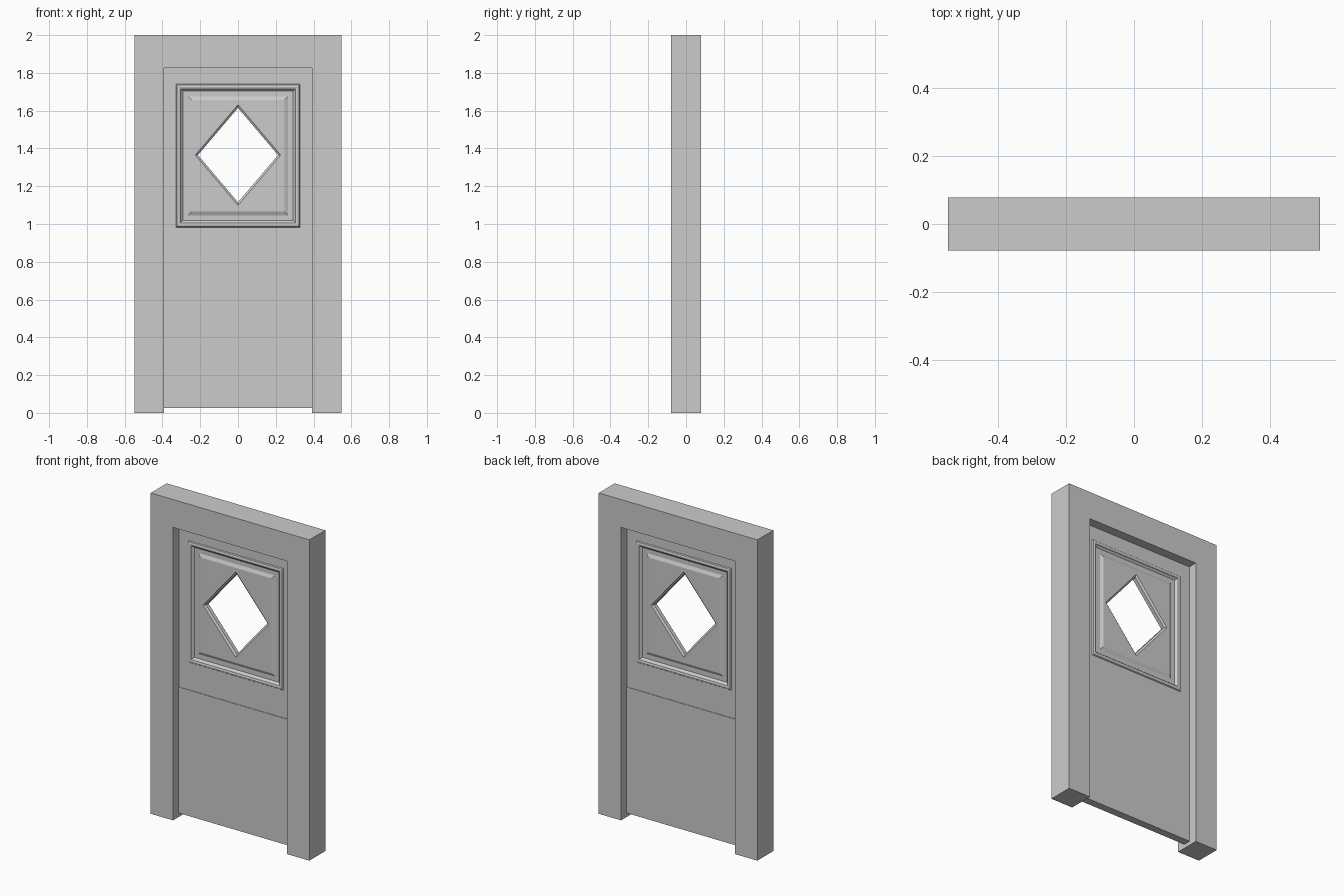
import bpy, bmesh

if "Cube" in bpy.data.objects:
    bpy.data.objects.remove(bpy.data.objects["Cube"])

FRAME_D = 0.0785            # half depth of frame
OPEN_W, OPEN_H = 0.393, 1.826
SPLIT_Z, FACE_Y = 0.81, 0.021


def finish(name, bm):
    mesh = bpy.data.meshes.new(name)
    bm.to_mesh(mesh)
    bm.free()
    obj = bpy.data.objects.new(name, mesh)
    bpy.context.collection.objects.link(obj)
    return obj


def extruded(name, profile, depth):
    """Solid from an x-z outline, centred on y = 0."""
    bm = bmesh.new()
    face = bm.faces.new([bm.verts.new((x, -depth, z)) for x, z in profile])
    out = bmesh.ops.extrude_face_region(bm, geom=[face], use_keep_orig=True)
    verts = [v for v in out["geom"] if isinstance(v, bmesh.types.BMVert)]
    bmesh.ops.translate(bm, verts=verts, vec=(0, 2 * depth, 0))
    bmesh.ops.recalc_face_normals(bm, faces=bm.faces)
    return finish(name, bm)


def rect(bm, w, z0, z1, y):
    return [bm.verts.new((x, y, z)) for x, z in ((-w, z0), (w, z0), (w, z1), (-w, z1))]


def diamond(bm, w, h, y, cz=1.365):
    return [bm.verts.new((x, y, cz + z)) for x, z in ((0, -h), (w, 0), (0, h), (-w, 0))]


def bridge(bm, a, b):
    for i in range(4):
        j = (i + 1) % 4
        bm.faces.new((a[i], a[j], b[j], b[i]))


# Door frame: two posts and a header
extruded("door_frame", [(-0.547, 0), (-OPEN_W, 0), (-OPEN_W, OPEN_H), (OPEN_W, OPEN_H),
                        (OPEN_W, 0), (0.547, 0), (0.547, 2), (-0.547, 2)], FRAME_D)

# Plain lower leaf, slightly thicker than the upper leaf
extruded("lower_leaf", [(-OPEN_W, 0.025), (OPEN_W, 0.025),
                        (OPEN_W, SPLIT_Z), (-OPEN_W, SPLIT_Z)], FACE_Y + 0.003)

# Upper leaf: moulding and raised panel as nested loops, front half mirrored to the back
bm = bmesh.new()
loops = [rect(bm, OPEN_W, SPLIT_Z, OPEN_H, 0),
         rect(bm, OPEN_W, SPLIT_Z, OPEN_H, -FACE_Y)]
moulding = [(0.0, 0.0), (0.004, 0.006), (0.014, 0.009), (0.024, 0.006),
            (0.027, 0.0), (0.036, -0.009), (0.064, -0.009), (0.083, 0.0)]
for inset, rise in moulding:
    loops.append(rect(bm, 0.328 - inset, 0.982 + inset, 1.740 - inset, -FACE_Y - rise))
for a, b in zip(loops, loops[1:]):
    bridge(bm, a, b)

# Diamond window opening with a chamfered rim
rings = [diamond(bm, 0.226, 0.267, -FACE_Y), diamond(bm, 0.212, 0.250, -FACE_Y + 0.009),
         diamond(bm, 0.212, 0.250, 0)]
r, d = loops[-1], rings[0]
for i in range(4):
    j = (i + 1) % 4
    bm.faces.new((r[i], r[j], d[i]))
    bm.faces.new((r[j], d[j], d[i]))
for a, b in zip(rings, rings[1:]):
    bridge(bm, a, b)
leaf = finish("upper_leaf", bm)
mirror = leaf.modifiers.new("mirror_back", "MIRROR")
mirror.use_axis = (False, True, False)
